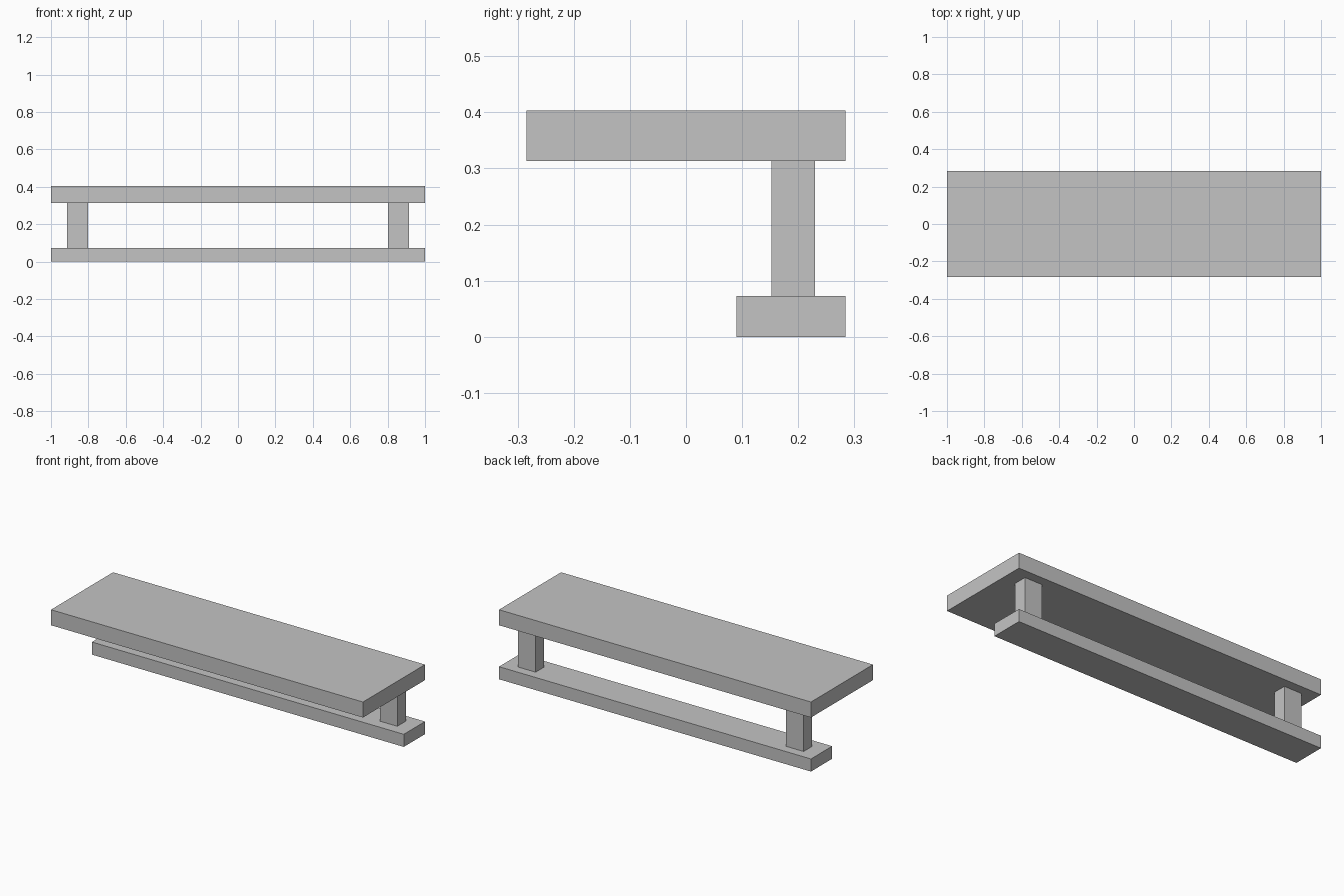
import bpy

cube = bpy.data.objects.get("Cube")
if cube:
    bpy.data.objects.remove(cube, do_unlink=True)

# Single plain grey finish
GREY = (0.55, 0.55, 0.55, 1.0)
grey = bpy.data.materials.new("plain_grey")
grey.use_nodes = True
grey.diffuse_color = GREY
grey.node_tree.nodes["Principled BSDF"].inputs["Base Color"].default_value = GREY


def box(name, x, y, z):
    """Box spanning the given (min, max) ranges."""
    spans = (x, y, z)
    bpy.ops.mesh.primitive_cube_add(size=1, location=[(a + b) / 2 for a, b in spans])
    obj = bpy.context.object
    obj.name = name
    obj.scale = [b - a for a, b in spans]
    bpy.ops.object.transform_apply(location=False, rotation=False, scale=True)
    obj.data.materials.append(grey)
    return obj


WIDTH = (-1, 1)
BACK = 0.284
BASE_TOP, SHELF_BOTTOM, SHELF_TOP = 0.073, 0.313, 0.403

# Wide top slab and narrow base rail, flush at the back
box("top_shelf", WIDTH, (-BACK, BACK), (SHELF_BOTTOM, SHELF_TOP))
box("base_rail", WIDTH, (0.09, BACK), (0, BASE_TOP))

# Two posts joining them
for name, x in (("left_post", (0.803, 0.915)), ("right_post", (-0.915, -0.803))):
    box(name, x, (0.152, 0.23), (BASE_TOP, SHELF_BOTTOM))
